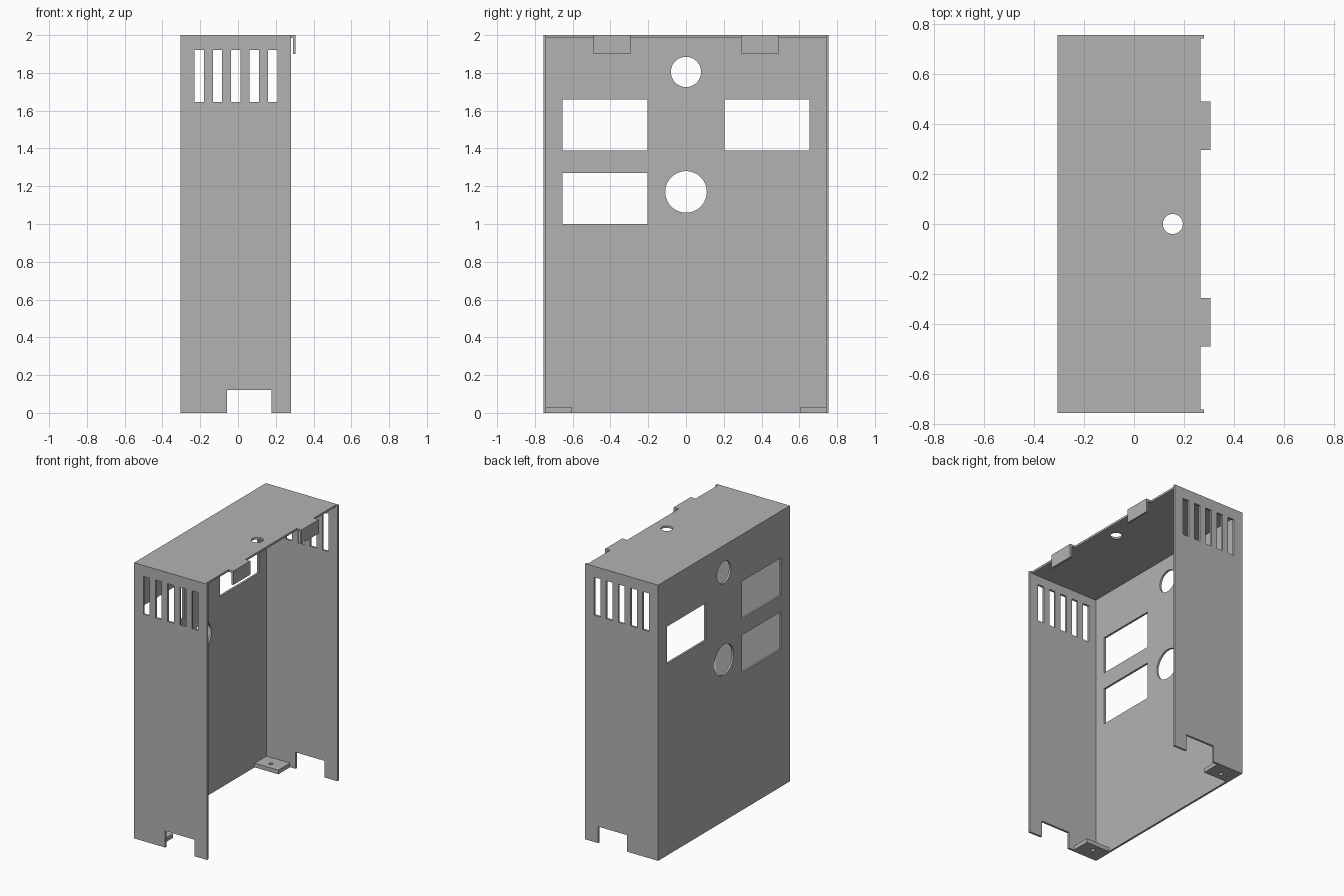
import bpy, bmesh
from math import cos, sin, tau, radians
from mathutils import Vector

cube = bpy.data.objects.get("Cube")
if cube:
    bpy.data.objects.remove(cube)

grey = bpy.data.materials.new("sheet_grey")
grey.use_nodes = True
COLOUR = (0.45, 0.45, 0.45, 1)
grey.diffuse_color = COLOUR
grey.node_tree.nodes["Principled BSDF"].inputs["Base Color"].default_value = COLOUR

T = 0.015                      # sheet thickness
X0, X1 = -0.305, 0.28          # closed wall and open edge
W, H = 0.755, 2.0              # half width and height


def rect(u0, u1, v0, v1):
    return [(u0, v0), (u1, v0), (u1, v1), (u0, v1)]


def circle(u, v, r, n=48):
    return [(u + r * cos(tau * i / n), v + r * sin(tau * i / n)) for i in range(n)]


def panel(name, axes, start, thick, loops):
    """Plate cut from an outline and holes; axes names the two outline axes and the thickness axis."""
    curve = bpy.data.curves.new(name, "CURVE")
    curve.dimensions = "2D"
    curve.fill_mode = "BOTH"
    curve.extrude = thick / 2
    for loop in loops:
        spline = curve.splines.new("POLY")
        spline.points.add(len(loop) - 1)
        for point, (u, v) in zip(spline.points, loop):
            point.co = (u, v, 0, 1)
        spline.use_cyclic_u = True
    temp = bpy.data.objects.new(name + "_outline", curve)
    bpy.context.collection.objects.link(temp)
    deps = bpy.context.evaluated_depsgraph_get()
    mesh = bpy.data.meshes.new_from_object(temp.evaluated_get(deps))
    bpy.data.objects.remove(temp)
    bpy.data.curves.remove(curve)

    bm = bmesh.new()
    bm.from_mesh(mesh)
    for vert in bm.verts:
        u, v, w = vert.co
        place = Vector()
        for axis, value in zip(axes, (u, v, w + start + thick / 2)):
            place["xyz".index(axis)] = value
        vert.co = place
    bmesh.ops.remove_doubles(bm, verts=bm.verts, dist=0.0005)
    bmesh.ops.recalc_face_normals(bm, faces=bm.faces)
    bm.to_mesh(mesh)
    bm.free()
    mesh.name = name
    mesh.materials.clear()
    mesh.materials.append(grey)
    mesh.shade_smooth()
    mesh.set_sharp_from_angle(angle=radians(30))
    obj = bpy.data.objects.new(name, mesh)
    bpy.context.collection.objects.link(obj)
    return obj


# Main wall with three windows and two round openings
panel("main_wall", "yzx", X0, T, [
    rect(-W, W, 0, H),
    rect(-0.655, -0.205, 1.39, 1.66),
    rect(0.205, 0.655, 1.39, 1.66),
    rect(-0.655, -0.205, 1.0, 1.27),
    circle(0, 1.805, 0.08),
    circle(0, 1.17, 0.11),
])

# Top plate with two tongues on its free edge
tongue = (0.295, 0.49)
edge, tip = 0.265, 0.305
inner = W - T
top = [(X0 + T, -inner), (edge, -inner)]
for a, b in ((-tongue[1], -tongue[0]), tongue):
    top += [(edge, a), (tip, a), (tip, b), (edge, b)]
top += [(edge, inner), (X0 + T, inner)]
panel("top_plate", "xyz", H - T, T, [top, circle(0.155, 0, 0.04)])

# Slotted side walls with a cable notch at the foot
side = [(X0 + T, 0), (-0.057, 0), (-0.057, 0.12), (0.178, 0.12),
        (0.178, 0), (X1, 0), (X1, H), (X0 + T, H)]
slots = []
for i in range(5):
    centre = -0.206 + 0.0975 * i
    slots.append(rect(centre - 0.025, centre + 0.025, 1.645, 1.92))

for label, s in (("left", 1), ("right", -1)):
    # front and rear pieces mirrored across the middle
    place = "rear" if s > 0 else "front"
    panel(place + "_side_wall", "xzy", inner if s > 0 else -W, T, [side] + slots)
    # folded-down clip
    ends = sorted(s * y for y in tongue)
    panel(place + "_clip", "yzx", tip - T, T, [rect(*ends, 1.9, H - T)])
    # mounting foot with screw hole
    ends = sorted((s * 0.605, s * inner))
    panel(place + "_mounting_foot", "xyz", 0, 0.03,
          [rect(X0 + T, -0.1, *ends), circle(-0.198, s * 0.66, 0.015, 24)])
